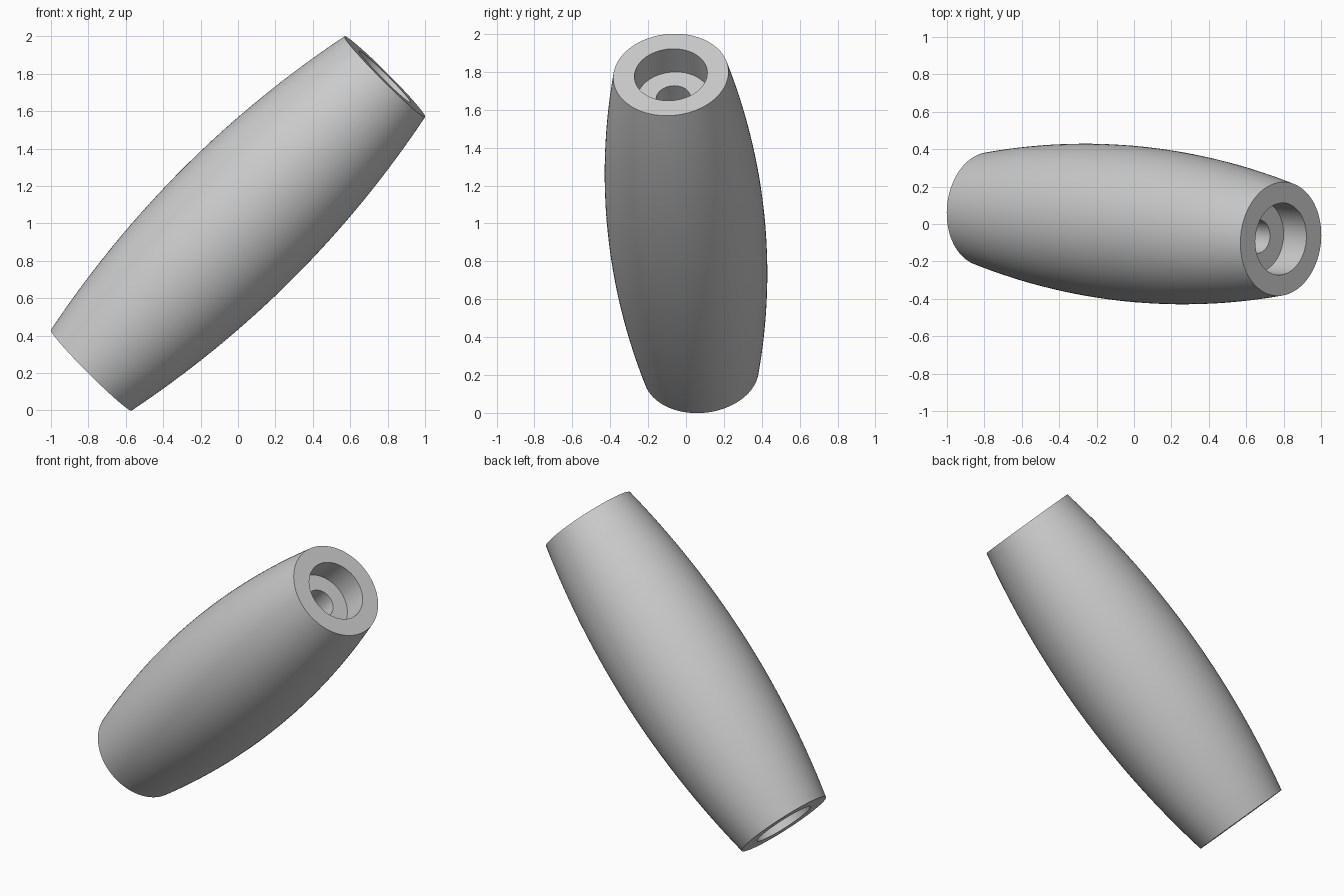
import bpy
import bmesh
import math
from mathutils import Vector

if "Cube" in bpy.data.objects:
    bpy.data.objects.remove(bpy.data.objects["Cube"], do_unlink=True)

HALF = 1.113          # half length along the axis
R_MID, R_END = 0.416, 0.305
R_BORE, R_HOLE = 0.193, 0.09
DEPTH = 0.173         # depth of the counterbore
STEPS, SIDES = 32, 96
TOP_END = Vector((0.785, -0.08, 0.785))


def grey_material():
    mat = bpy.data.materials.new("light grey")
    colour = (0.6, 0.6, 0.6, 1)
    mat.diffuse_color = colour
    mat.use_nodes = True
    mat.node_tree.nodes["Principled BSDF"].inputs["Base Color"].default_value = colour
    return mat


# Barrel outline from the bottom end to the top end
profile = []
for i in range(STEPS + 1):
    t = 2 * i / STEPS - 1
    profile.append((R_MID - (R_MID - R_END) * t * t, HALF * t))

# Stepped bore with a counterbore at both ends and a through hole
floor = HALF - DEPTH
profile += [(R_BORE, HALF), (R_BORE, floor), (R_HOLE, floor),
            (R_HOLE, -floor), (R_BORE, -floor), (R_BORE, -HALF)]

# Turn the closed outline around the axis
bm = bmesh.new()
verts = [bm.verts.new((r, 0, z)) for r, z in profile]
edges = [bm.edges.new((v, verts[i - 1])) for i, v in enumerate(verts)]
bmesh.ops.spin(bm, geom=verts + edges, cent=(0, 0, 0), axis=(0, 0, 1),
               angle=2 * math.pi, steps=SIDES)
bmesh.ops.remove_doubles(bm, verts=bm.verts[:], dist=0.0001)
bmesh.ops.recalc_face_normals(bm, faces=bm.faces[:])
mesh = bpy.data.meshes.new("barrel_handle")
bm.to_mesh(mesh)
bm.free()
mesh.materials.append(grey_material())

# Lean the handle and set it on the ground
handle = bpy.data.objects.new("barrel_handle", mesh)
bpy.context.collection.objects.link(handle)
handle.rotation_euler = TOP_END.to_track_quat("Z", "Y").to_euler()
handle.location = (0, 0, 1)

bpy.ops.object.select_all(action="DESELECT")
handle.select_set(True)
bpy.context.view_layer.objects.active = handle
bpy.ops.object.shade_smooth_by_angle(angle=math.radians(30))
